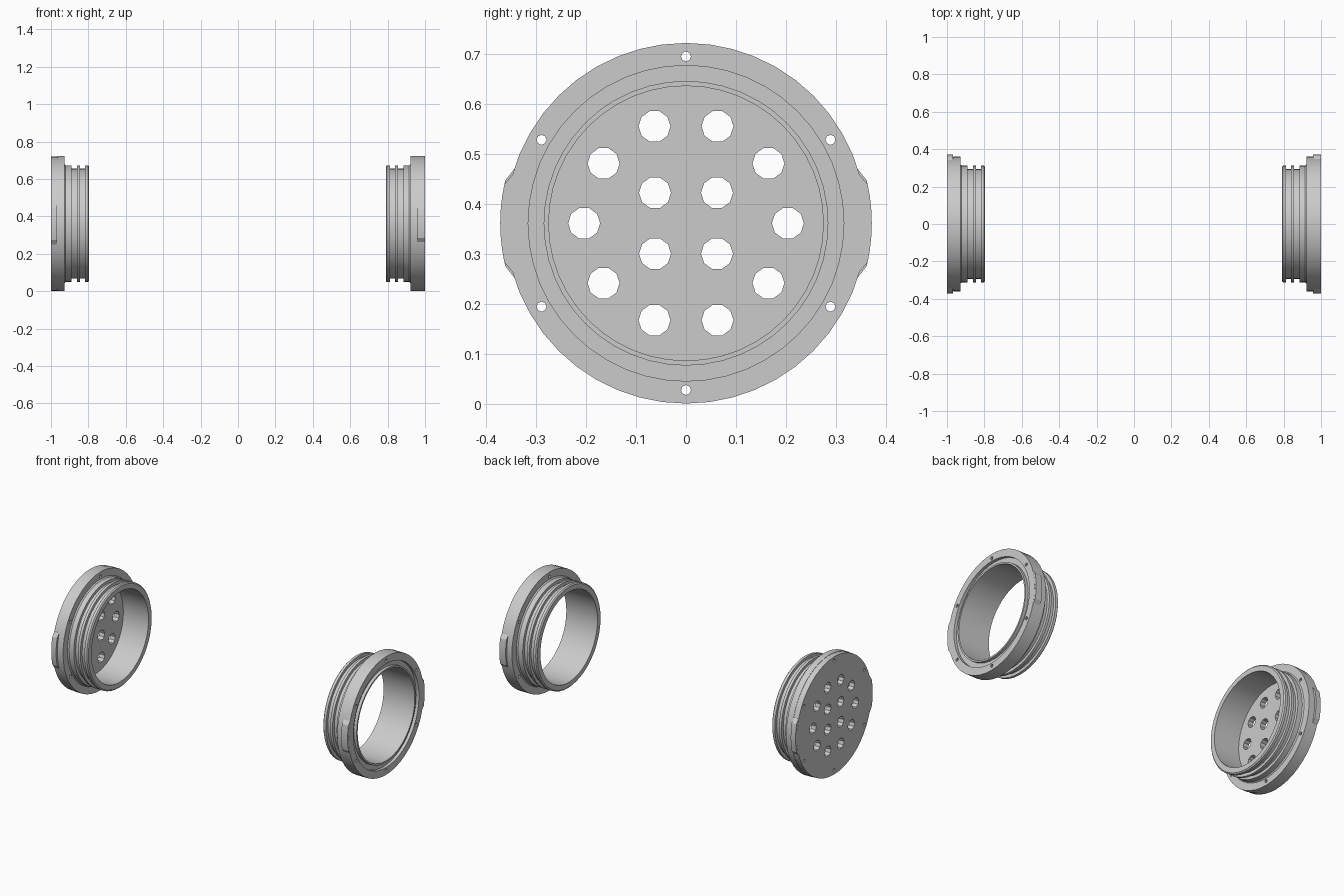
import bpy, bmesh, math
from mathutils import Matrix

if "Cube" in bpy.data.objects:
    bpy.data.objects.remove(bpy.data.objects["Cube"])

CZ = 0.361      # height of the shared axis
SEG = 48


def finish(bm, name):
    bmesh.ops.remove_doubles(bm, verts=bm.verts, dist=1e-5)
    bmesh.ops.recalc_face_normals(bm, faces=bm.faces)
    me = bpy.data.meshes.new(name)
    bm.to_mesh(me)
    bm.free()
    ob = bpy.data.objects.new(name, me)
    bpy.context.collection.objects.link(ob)
    return ob


def lathe(name, profile, side):
    """Spin a closed (x, radius) profile around the x axis."""
    bm = bmesh.new()
    rings = []
    for i in range(SEG):
        a = 2 * math.pi * i / SEG
        rings.append([bm.verts.new((side * x, r * math.cos(a), CZ + r * math.sin(a)))
                      for x, r in profile])
    n = len(profile)
    for i in range(SEG):
        p, q = rings[i], rings[(i + 1) % SEG]
        for j in range(n):
            k = (j + 1) % n
            bm.faces.new((p[j], p[k], q[k], q[j]))
    return finish(bm, name)


def drill(ob, centres, radius, sides, x0, x1):
    """Cut holes parallel to x at the given (y, z offset) centres."""
    bm = bmesh.new()
    for y, z in centres:
        m = Matrix.Translation(((x0 + x1) / 2, y, CZ + z)) @ Matrix.Rotation(math.pi / 2, 4, 'Y')
        bmesh.ops.create_cone(bm, cap_ends=True, segments=sides, radius1=radius,
                              radius2=radius, depth=abs(x1 - x0), matrix=m)
    cutter = finish(bm, "hole_cutter")
    cutter.hide_render = True
    mod = ob.modifiers.new("holes", 'BOOLEAN')
    mod.operation, mod.solver, mod.object = 'DIFFERENCE', 'EXACT', cutter
    bpy.context.view_layer.objects.active = ob
    bpy.ops.object.modifier_apply(modifier=mod.name)
    bpy.data.objects.remove(cutter)


def grip_tab(name, side, y_side, x0, x1, half):
    """Raised arc on the flange rim with sloped ends."""
    bm = bmesh.new()
    rows = []
    steps = 8
    for i in range(steps + 1):
        a = half * (2 * i / steps - 1)
        r = 0.372 if 0 < i < steps else 0.36
        rows.append([bm.verts.new((side * x, y_side * rr * math.cos(a), CZ + rr * math.sin(a)))
                     for x, rr in ((x0, 0.35), (x0, r), (x1, r), (x1, 0.35))])
    for p, q in zip(rows, rows[1:]):
        for j in range(4):
            k = (j + 1) % 4
            bm.faces.new((p[j], p[k], q[k], q[j]))
    bm.faces.new(rows[0])
    bm.faces.new(rows[-1])
    return finish(bm, name)


def polar(n, r, start=0.0):
    return [(r * math.cos(start + 2 * math.pi * i / n),
             r * math.sin(start + 2 * math.pi * i / n)) for i in range(n)]


# grooved tube, from the bore's inner end out to the back of the flange
tube = [(0.79, 0.275), (0.79, 0.305), (0.796, 0.312), (0.812, 0.312),
        (0.812, 0.294), (0.84, 0.294), (0.84, 0.312), (0.856, 0.312),
        (0.856, 0.294), (0.884, 0.294), (0.884, 0.312), (0.915, 0.312)]
screws = polar(6, 0.334, math.pi / 2)
parts = []

# right: open flange with a seal groove in its face
open_flange = lathe("open_flange", tube + [
    (0.922, 0.318), (0.922, 0.361), (1.0, 0.361), (1.0, 0.316), (0.982, 0.316),
    (0.982, 0.285), (1.0, 0.285), (1.0, 0.275)], 1)
drill(open_flange, screws, 0.01, 8, 0.90, 1.02)
parts.append(open_flange)

# left: flange closed by the perforated end plate
closed_flange = lathe("closed_flange", [(x + 0.006, r) for x, r in tube] + [
    (0.928, 0.318), (0.928, 0.361), (0.966, 0.361), (0.966, 0.275)], -1)
drill(closed_flange, screws, 0.01, 8, -0.90, -1.02)
parts.append(closed_flange)

bm = bmesh.new()
bmesh.ops.create_cone(bm, cap_ends=True, segments=SEG, radius1=0.359, radius2=0.359, depth=0.034,
                      matrix=Matrix.Translation((-0.983, 0, CZ)) @ Matrix.Rotation(math.pi / 2, 4, 'Y'))
end_plate = finish(bm, "end_plate")
port_holes = polar(10, 0.204) + [(y, z) for y in (-0.062, 0.062) for z in (-0.061, 0.061)]
drill(end_plate, port_holes, 0.032, 10, -0.94, -1.02)
drill(end_plate, screws, 0.01, 8, -0.94, -1.02)
parts.append(end_plate)

# grip tabs on both sides of each rim
for y_side, word in ((-1, "front"), (1, "back")):
    parts.append(grip_tab("right_tab_" + word, 1, y_side, 0.957, 0.9995, 0.28))
    parts.append(grip_tab("left_tab_" + word, -1, y_side, 0.967, 0.9995, 0.31))

bpy.ops.object.select_all(action='DESELECT')
for ob in parts:
    ob.select_set(True)
bpy.context.view_layer.objects.active = parts[0]
bpy.ops.object.shade_smooth_by_angle(angle=math.radians(25))
